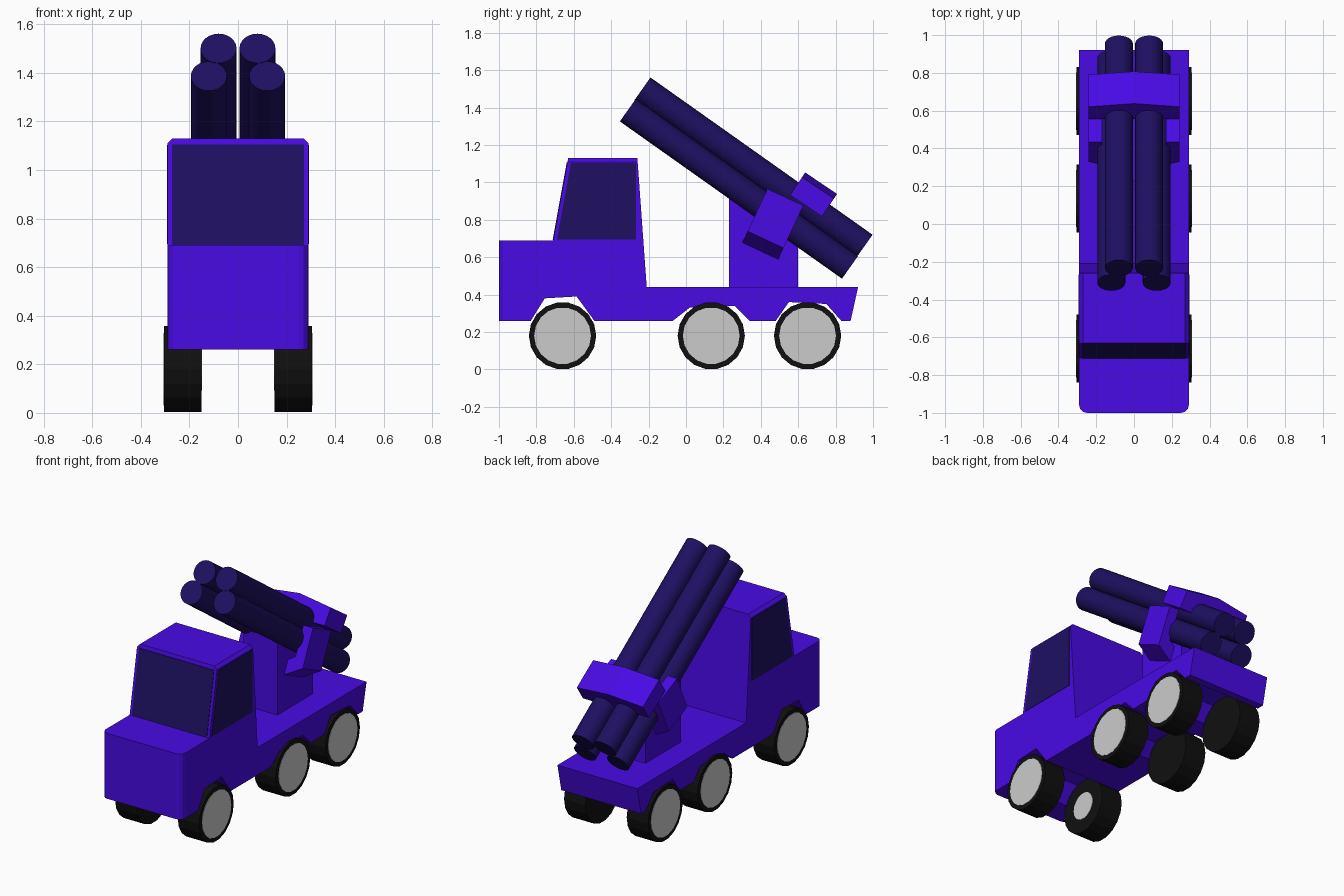
import bpy, bmesh
from math import sin, cos, radians, pi

if "Cube" in bpy.data.objects:
    bpy.data.objects.remove(bpy.data.objects["Cube"])


def material(name, rgb):
    m = bpy.data.materials.new(name)
    m.diffuse_color = (*rgb, 1)
    m.use_nodes = True
    m.node_tree.nodes["Principled BSDF"].inputs["Base Color"].default_value = m.diffuse_color
    return m


BLUE = material("blue_paint", (0.065, 0.003, 0.78))
DARK = material("dark_navy", (0.013, 0.005, 0.12))
BLACK = material("black_rubber", (0.005, 0.005, 0.005))


def prism(name, start, end, mat, mirror=False, bevel=None):
    """Solid between two matching outlines of 3D points."""
    bm = bmesh.new()
    a = [bm.verts.new(p) for p in start]
    b = [bm.verts.new(p) for p in end]
    bm.faces.new(a)
    bm.faces.new(b)
    for i in range(len(a)):
        j = (i + 1) % len(a)
        bm.faces.new((a[i], a[j], b[j], b[i]))
    bmesh.ops.recalc_face_normals(bm, faces=bm.faces)
    if bevel:
        bevel(bm)
    me = bpy.data.meshes.new(name)
    bm.to_mesh(me)
    bm.free()
    me.materials.append(mat)
    ob = bpy.data.objects.new(name, me)
    bpy.context.collection.objects.link(ob)
    if mirror:
        ob.modifiers.new("mirror", "MIRROR")
    return ob


def side_prism(name, profile, x0, x1, mat, **kw):
    """Side profile (y, z) extruded across x."""
    return prism(name, [(x0, y, z) for y, z in profile],
                 [(x1, y, z) for y, z in profile], mat, **kw)


def tilted_prism(name, section, length, centre, tilt, mat, **kw):
    """Cross-section (x, h) extruded along an axis that dips to the rear."""
    t = radians(tilt)
    cy, cz = centre

    def ring(s):
        return [(x, cy + s * cos(t) + h * sin(t), cz - s * sin(t) + h * cos(t))
                for x, h in section]
    return prism(name, ring(-length / 2), ring(length / 2), mat, **kw)


def cylinder(name, loc, radius, depth, sides, rot, mat=None):
    bpy.ops.mesh.primitive_cylinder_add(vertices=sides, radius=radius,
                                        depth=depth, location=loc, rotation=rot)
    ob = bpy.context.object
    ob.name = name
    if mat:
        ob.data.materials.append(mat)
    return ob


# Truck body with cab, flat bed and wheel arches
def soften_body(bm):
    def pick(test):
        return [e for e in bm.edges if all(test(v.co) for v in e.verts)
                and e.verts[0].co.x * e.verts[1].co.x > 0]
    bmesh.ops.bevel(bm, geom=pick(lambda c: c.y < -0.99), offset=0.04,
                    segments=3, profile=0.5, affect='EDGES')
    bmesh.ops.bevel(bm, geom=pick(lambda c: c.z > 1.12), offset=0.02,
                    segments=1, affect='EDGES')


body = [(-1, 0.26), (-1, 0.69), (-0.71, 0.69), (-0.63, 1.13), (-0.26, 1.13),
        (-0.21, 0.44), (0.92, 0.44), (0.88, 0.26),
        (0.83, 0.26), (0.75, 0.35), (0.55, 0.36), (0.48, 0.26),
        (0.34, 0.26), (0.26, 0.34), (0.02, 0.33), (-0.07, 0.26),
        (-0.49, 0.26), (-0.585, 0.39), (-0.755, 0.38), (-0.83, 0.26)]
side_prism("truck_body", body, -0.29, 0.29, BLUE, bevel=soften_body)

# Windows
side_prism("side_window",
           [(-0.69, 0.695), (-0.615, 1.103), (-0.267, 1.103), (-0.267, 0.695)],
           0.28, 0.2925, DARK, mirror=True)
side_prism("windshield",
           [(-0.713, 0.692), (-0.638, 1.105), (-0.62, 1.105), (-0.695, 0.692)],
           -0.272, 0.272, DARK)

# Launcher pedestal
side_prism("pedestal", [(0.23, 0.44), (0.23, 0.94), (0.60, 0.68), (0.60, 0.44)],
           -0.125, 0.125, BLUE)

# Launcher clamp: top saddle and two side arms with inward feet
tilted_prism("clamp_saddle",
             [(-0.24, -0.06), (-0.24, 0.055), (0, 0.085), (0.24, 0.055), (0.24, -0.06)],
             0.205, (0.675, 0.925), 34, BLUE)
tilted_prism("clamp_arm",
             [(0.17, 0.125), (0.24, 0.125), (0.24, -0.125), (0.12, -0.195),
              (0.09, -0.12), (0.17, -0.07)],
             0.212, (0.4785, 0.8075), 25, BLUE, mirror=True)

# Wheels and tubes, both sides
axis = (0, pi / 2, 0)
for side, label in ((-1, "left"), (1, "right")):
    for pos, y in (("front", -0.66), ("middle", 0.135), ("rear", 0.65)):
        cylinder(f"{pos}_{label}_tyre", (side * 0.2275, y, 0.18), 0.18, 0.155, 18, axis, BLACK)
        cylinder(f"{pos}_{label}_hub", (side * 0.302, y, 0.18), 0.152, 0.01, 18, axis)
    cylinder(f"front_{label}_inner_hub", (side * 0.153, -0.66, 0.18), 0.09, 0.01, 18, axis)
    for level, x, y, z in (("upper", 0.08, 0.361, 1.08), ("lower", 0.12, 0.283, 0.966)):
        cylinder(f"{level}_{label}_tube", (side * x, y, z), 0.074, 1.455, 24,
                 (radians(-125.3), 0, 0), DARK)
        bpy.ops.object.shade_smooth_by_angle()
